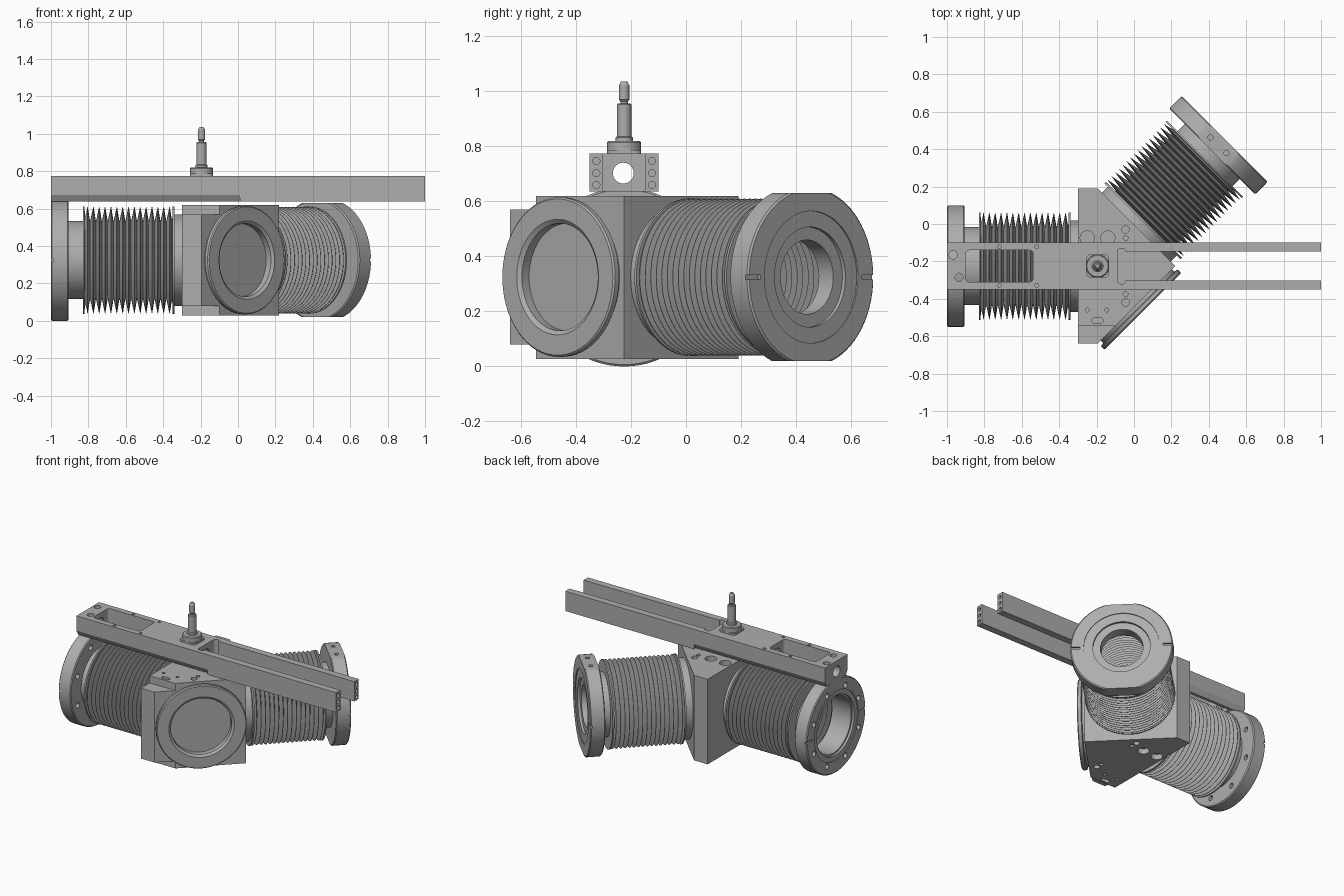
import bpy, bmesh, math
from mathutils import Matrix, Vector

if "Cube" in bpy.data.objects:
    bpy.data.objects.remove(bpy.data.objects["Cube"])

metal = bpy.data.materials.new("grey_metal")
metal.diffuse_color = (0.42, 0.42, 0.42, 1)
metal.use_nodes = True
metal.node_tree.nodes["Principled BSDF"].inputs["Base Color"].default_value = metal.diffuse_color

HUB = Vector((-0.195, -0.225, 0.325))      # where the three port axes meet
S = math.sqrt(0.5)
LEFT, BACK, FRONT = Vector((-1, 0, 0)), Vector((S, S, 0)), Vector((S, -S, 0))
UP = Vector((0, 0, 1))


def frame(origin, d):
    """Local z along horizontal d, local y up."""
    m = Matrix((UP.cross(d), UP, d)).transposed().to_4x4()
    return Matrix.Translation(origin) @ m


def finish(name, bm, smooth=False, matrix=None):
    if matrix is not None:
        bm.transform(matrix)
    bmesh.ops.recalc_face_normals(bm, faces=bm.faces)
    me = bpy.data.meshes.new(name)
    bm.to_mesh(me)
    bm.free()
    me.materials.append(metal)
    ob = bpy.data.objects.new(name, me)
    bpy.context.collection.objects.link(ob)
    if smooth:
        smooth_shade(ob)
    return ob


def smooth_shade(ob):
    bpy.ops.object.select_all(action='DESELECT')
    ob.select_set(True)
    bpy.context.view_layer.objects.active = ob
    bpy.ops.object.shade_smooth_by_angle(angle=math.radians(25))


def lathe(name, profile, matrix, n=72, smooth=True):
    """Closed (radius, distance) profile turned about local z."""
    bm = bmesh.new()
    rings = [[bm.verts.new((r * math.cos(2 * math.pi * i / n), r * math.sin(2 * math.pi * i / n), d))
              for r, d in profile] for i in range(n)]
    k = len(profile)
    for i in range(n):
        a, b = rings[i], rings[(i + 1) % n]
        for j in range(k):
            bm.faces.new((a[j], b[j], b[(j + 1) % k], a[(j + 1) % k]))
    return finish(name, bm, smooth, matrix)


def prism(name, pts, z0, z1, round_r=0, matrix=None):
    """Vertical prism over a polygon, with optional rounded upright edges."""
    bm = bmesh.new()
    f = bm.faces.new([bm.verts.new((x, y, z0)) for x, y in pts])
    ext = bmesh.ops.extrude_face_region(bm, geom=[f])
    bmesh.ops.translate(bm, vec=(0, 0, z1 - z0),
                        verts=[v for v in ext["geom"] if isinstance(v, bmesh.types.BMVert)])
    if round_r:
        edges = [e for e in bm.edges if abs(e.verts[0].co.z - e.verts[1].co.z) > 1e-4]
        bmesh.ops.bevel(bm, geom=edges, offset=round_r, segments=5, profile=0.5, affect='EDGES')
    return finish(name, bm, matrix=matrix)


def box(name, x0, x1, y0, y1, z0, z1, round_r=0, matrix=None):
    return prism(name, [(x0, y0), (x1, y0), (x1, y1), (x0, y1)], z0, z1, round_r, matrix)


def rod(r, z0, z1, matrix, n=24):
    bm = bmesh.new()
    bmesh.ops.create_cone(bm, cap_ends=True, segments=n, radius1=r, radius2=r, depth=z1 - z0,
                          matrix=Matrix.Translation((0, 0, (z0 + z1) / 2)))
    return finish("cutter", bm, matrix=matrix)


def drill(x, y, r, z0, z1):
    return rod(r, z0, z1, Matrix.Translation((x, y, 0)))


def combine(ob, tools, op='DIFFERENCE'):
    """Apply each tool as a boolean, then drop it."""
    bpy.context.view_layer.objects.active = ob
    for t in tools:
        m = ob.modifiers.new("cut", 'BOOLEAN')
        m.operation, m.solver, m.object = op, 'EXACT', t
        bpy.ops.object.modifier_apply(modifier=m.name)
        bpy.data.objects.remove(t)


A, B, C = frame(HUB, LEFT), frame(HUB, BACK), frame(HUB, FRONT)

# Valve block: full-height body plus a lower front wing
block = prism("valve_block", [(-0.3, -0.545), (-0.1, -0.545), (0.22, -0.225), (-0.195, 0.19),
                              (-0.3, 0.19)], 0.028, 0.62)
wing = prism("wing", [(-0.3, -0.64), (-0.195, -0.64), (-0.1, -0.545), (-0.1, -0.5), (-0.3, -0.5)],
             0.08, 0.57)
combine(block, [wing], 'UNION')
combine(block, [rod(0.195, -0.1, 0.3, A, 72), rod(0.195, 0, 0.4, B, 72), rod(0.195, 0, 0.4, C, 72)])
holes = [(-0.045, -0.03, 0.02), (-0.045, -0.075, 0.013), (-0.045, -0.375, 0.013), (-0.045, -0.42, 0.02),
         (-0.25, -0.46, 0.01), (-0.145, -0.46, 0.01), (-0.25, -0.075, 0.038), (-0.14, -0.075, 0.038)]
combine(block, [drill(x, y, r, z, z + 0.08) for x, y, r in holes for z in (-0.015, 0.58)])
combine(block, [box("cutter", -0.225, -0.165, -0.53, -0.502, z, z + 0.08, 0.012) for z in (-0.015, 0.58)])
smooth_shade(block)

# Front port ring
lathe("front_port_ring", [(0.195, 0.285), (0.27, 0.285), (0.27, 0.312), (0.29, 0.316), (0.29, 0.336),
                          (0.284, 0.342), (0.21, 0.342), (0.195, 0.33)], C)


# Bellows with thin V folds
def bellows(name, matrix, d0, d1, folds):
    p = (d1 - d0 - 0.02) / folds
    outer, inner = [(0.287, d0), (0.287, d0 + 0.01)], [(0.197, d0)]
    for i in range(folds):
        s = d0 + 0.01 + i * p
        outer += [(0.207, s + 0.002), (0.285, s + p / 2 - 0.001), (0.285, s + p / 2 + 0.001)]
        inner += [(0.198, s + 0.002), (0.274, s + p / 2)]
    outer += [(0.207, d1 - 0.012), (0.287, d1 - 0.01), (0.287, d1)]
    inner += [(0.197, d1)]
    lathe(name, outer + inner[::-1], matrix)


bellows("left_bellows", A, 0.145, 0.635, 15)
bellows("back_bellows", B, 0.34, 0.813, 16)
for name, m, d0, d1, r in (("left_collar", A, 0.1, 0.146, 0.245), ("back_collar", B, 0.285, 0.341, 0.26),
                           ("left_neck", A, 0.634, 0.71, 0.208), ("back_neck", B, 0.812, 0.87, 0.208)):
    lathe(name, [(0.196, d0), (r, d0), (r, d1), (0.196, d1)], m)


# End flanges with stepped face, bolt circle and side notches
def flange(name, matrix, d0, d1, bore):
    step = max(bore + 0.012, 0.182)
    ob = lathe(name, [(bore, d0), (0.318, d0), (0.325, d0 + 0.006), (0.325, d1 - 0.006), (0.318, d1),
                      (0.24, d1), (0.24, d1 - 0.006), (step, d1 - 0.006), (step, d1 - 0.022),
                      (bore, d1 - 0.022)], matrix, smooth=False)
    tools = []
    for i in range(8):
        a = math.radians(22.5 + 45 * i)
        tools.append(rod(0.018, d0 - 0.05, d1 + 0.05,
                         matrix @ Matrix.Translation((0.265 * math.cos(a), 0.265 * math.sin(a), 0))))
    for s in (-1, 1):
        tools.append(rod(0.027, d1 - 0.06, d1 + 0.05, matrix @ Matrix.Translation((0, 0.272 * s, 0))))
        x0, x1 = sorted((0.262 * s, 0.35 * s))
        tools.append(box("cutter", x0, x1, -0.008, 0.008, d1 - 0.012, d1 + 0.05, matrix=matrix))
    combine(ob, tools)
    return ob


left_flange = flange("left_flange", A, 0.71, 0.805, 0.195)
back_flange = flange("back_flange", B, 0.866, 0.962, 0.135)
combine(back_flange, [box("cutter", -0.5, 0.5, s - 0.1, s + 0.1, 0.8, 1.1, matrix=B) for s in (-0.405, 0.405)])
mid = HUB + BACK * 0.914
side = Vector((S, -S, 0))
combine(back_flange, [drill(*(mid + side * t).xy, 0.014, 0.59, 0.7) for t in (-0.06, 0.06)])
combine(back_flange, [rod(0.007, 0.93, 1.0, B @ Matrix.Translation((0.21 * math.cos(i * math.pi / 2),
                      0.21 * math.sin(i * math.pi / 2), 0)), 12) for i in range(4)])
for ob in (left_flange, back_flange):
    smooth_shade(ob)

# Forked support beam
beam = box("fork_beam", -1, 1, -0.35, -0.1, 0.637, 0.775)
tools = [box("cutter", -0.9, -0.54, -0.31, -0.14, 0.6, 0.9, 0.02),          # window
         box("cutter", -0.06, 1.1, -0.302, -0.148, 0.6, 0.9),               # fork slot
         box("cutter", -0.088, -0.045, -0.32, -0.13, 0.6, 0.9, 0.018)]      # slot relief
along = frame(Vector((0, -0.228, 0.703)), Vector((1, 0, 0)))
tools.append(rod(0.038, -1.1, 0.1, along, 32))
tools += [drill(x, y, r, 0.6, 0.9) for x, y, r in ((-0.967, -0.165, 0.022), (-0.935, -0.285, 0.022))]
tools += [drill(x, y, 0.01, 0.74, 0.8) for x in (-0.72, -0.52) for y in (-0.122, -0.328)]
tools += [rod(0.013, 0.93, 1.1, frame(Vector((0, y, z)), Vector((1, 0, 0))), 16)
          for y in (-0.326, -0.124) for z in (0.66, 0.703, 0.747)]
# Chamfer under the closed half, front and back
for y, s in ((-0.35, 1), (-0.1, -1)):
    pts = [(y - 0.02 * s, 0.672), (y, 0.672), (y + 0.02 * s, 0.637), (y + 0.02 * s, 0.6), (y - 0.02 * s, 0.6)]
    tools.append(prism("cutter", pts, -1.1, 0.01,
                       matrix=Matrix(((0, 0, 1, 0), (1, 0, 0, 0), (0, 1, 0, 0), (0, 0, 0, 1)))))
combine(beam, tools)
smooth_shade(beam)

# Actuator spindle on its mounting pad
pin = Matrix.Translation((HUB.x, HUB.y, 0))
box("spindle_pad", -0.062, 0.062, -0.062, 0.062, 0.774, 0.787, 0.025, pin)
lathe("spindle", [(0.001, 0.78), (0.05, 0.78), (0.05, 0.787), (0.062, 0.787), (0.062, 0.815), (0.057, 0.82),
                  (0.032, 0.82), (0.032, 0.832), (0.026, 0.836), (0.026, 0.952), (0.022, 0.957),
                  (0.014, 0.957), (0.014, 0.964), (0.019, 0.97), (0.019, 1.022), (0.011, 1.036),
                  (0.001, 1.036)], pin, 32)
